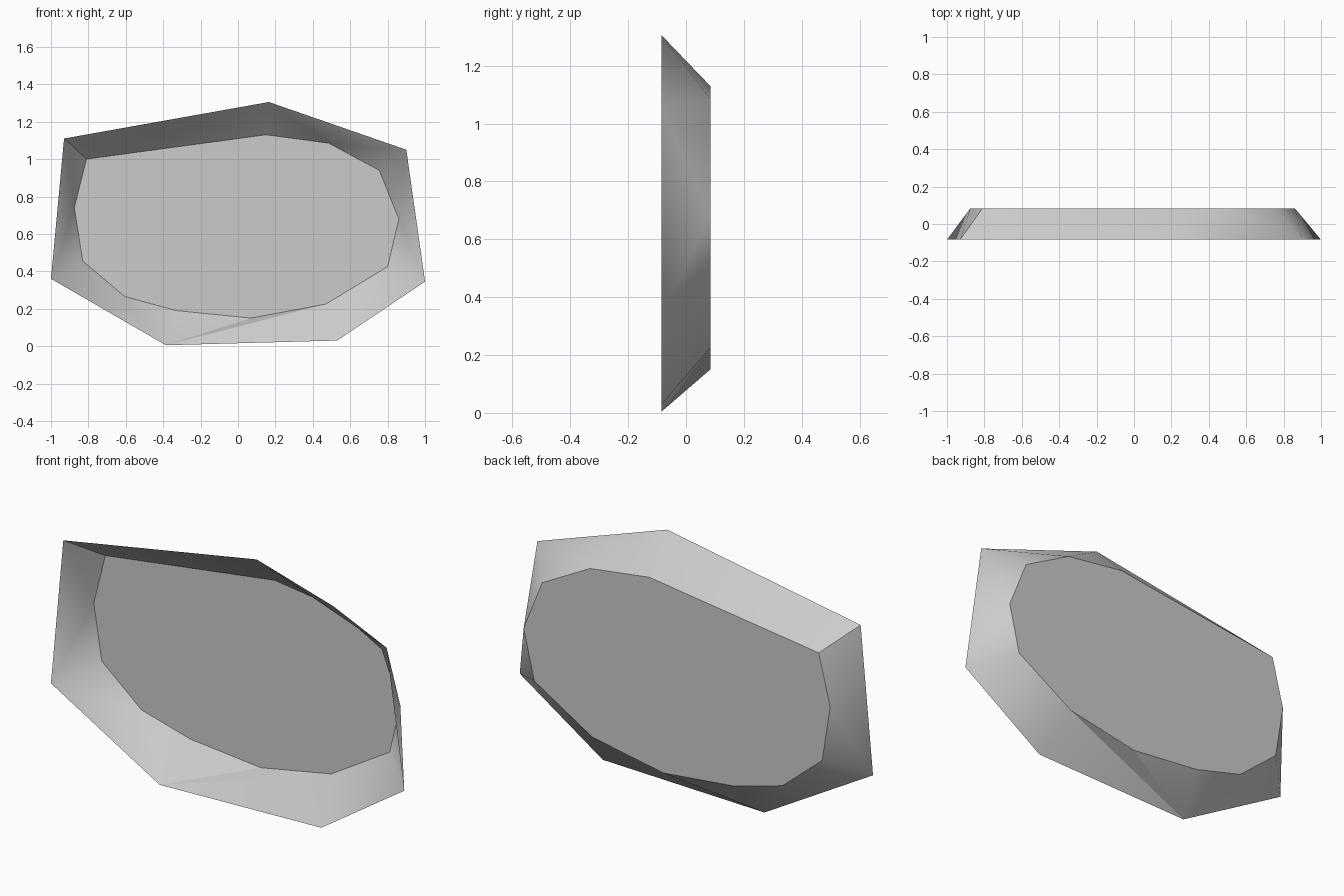
import bpy
import bmesh

cube = bpy.data.objects.get("Cube")
if cube:
    bpy.data.objects.remove(cube, do_unlink=True)

HALF_DEPTH = 0.084

# Open front rim, clockwise from lower left: (x, z)
RIM = [(-1, .36), (-.93, 1.11), (.165, 1.305), (.9, 1.05),
       (1, .345), (.53, .03), (-.385, .005)]
# Flat back panel outline: (x, z, index of the rim corner it fans out from)
PANEL = [(-.83, .455, 0), (-.875, .74, 0), (-.81, 1.0, 1), (.15, 1.13, 2),
         (.485, 1.085, 2), (.755, .94, 3), (.86, .68, 3), (.8, .425, 4),
         (.47, .225, 5), (.07, .15, 6), (-.33, .19, 6), (-.605, .265, 6)]

grey = bpy.data.materials.new("light_grey")
grey.use_nodes = True
colour = (0.6, 0.6, 0.6, 1)
grey.diffuse_color = colour
grey.node_tree.nodes["Principled BSDF"].inputs["Base Color"].default_value = colour

bm = bmesh.new()
rim = [bm.verts.new((x, -HALF_DEPTH, z)) for x, z in RIM]
panel = [bm.verts.new((x, HALF_DEPTH, z)) for x, z, _ in PANEL]

# Back panel
bm.faces.new(panel)

# Sloping walls: step round the panel and the rim together
for i, (_, _, corner) in enumerate(PANEL):
    j = (i + 1) % len(PANEL)
    following = PANEL[j][2]
    if following != corner:
        bm.faces.new((rim[corner], rim[following], panel[i]))
    bm.faces.new((rim[following], panel[j], panel[i]))

bmesh.ops.recalc_face_normals(bm, faces=bm.faces)
mesh = bpy.data.meshes.new("shallow_dish")
bm.to_mesh(mesh)
bm.free()
mesh.materials.append(grey)

dish = bpy.data.objects.new("shallow_dish", mesh)
bpy.context.collection.objects.link(dish)
bpy.ops.object.select_all(action="DESELECT")
dish.select_set(True)
bpy.context.view_layer.objects.active = dish
bpy.ops.object.shade_smooth_by_angle(angle=0.5)
